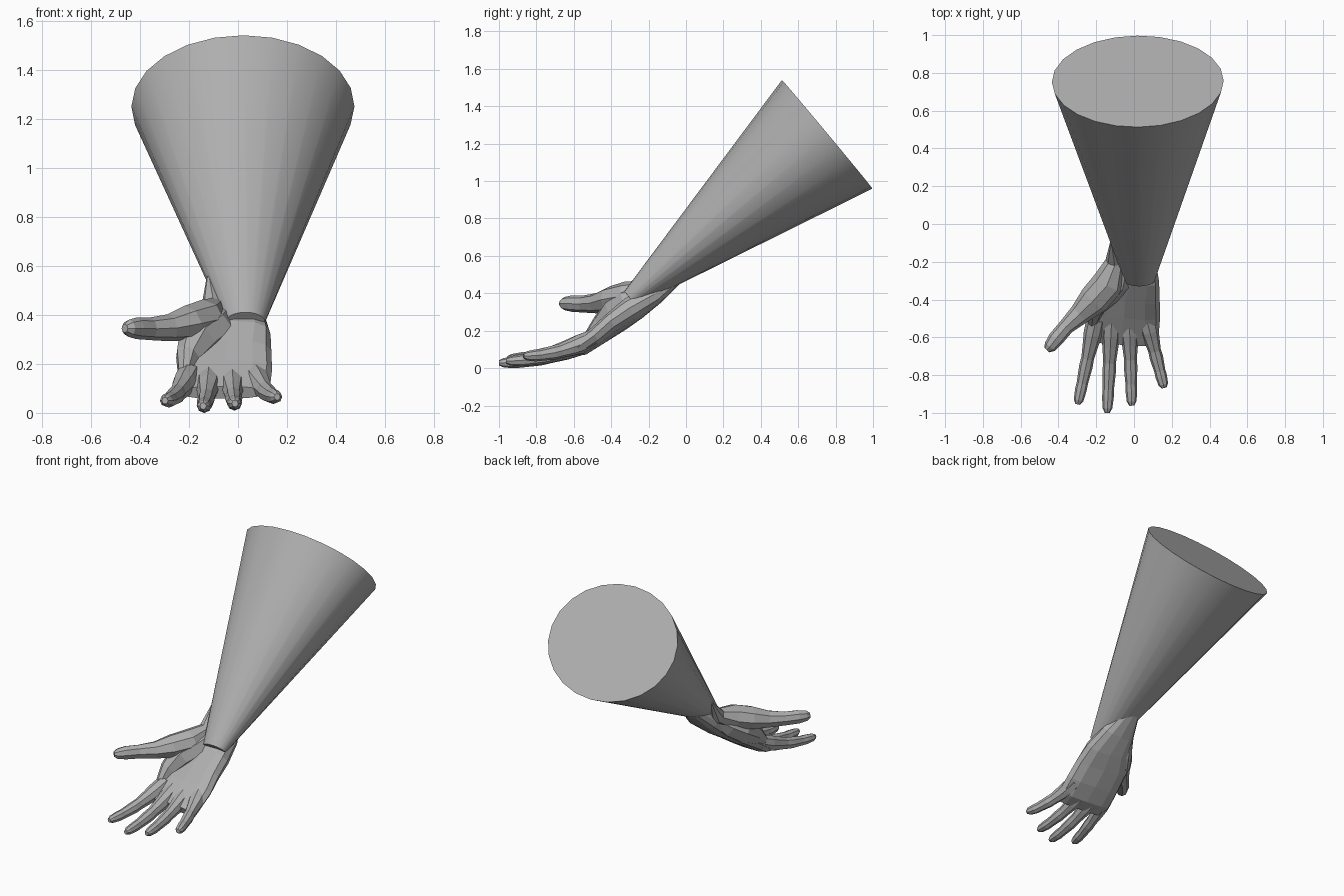
import bpy, bmesh
from math import cos, sin, pi, copysign
from mathutils import Vector

grey = bpy.data.materials.new("mid_grey")
grey.diffuse_color = (0.43, 0.43, 0.43, 1)


def loft(name, sections, sides, power=1.0):
    """Skin of rings; each section is x, y, z, half width, half thickness."""
    bm = bmesh.new()
    centres = [Vector(s[:3]) for s in sections]
    rings = []
    for i, s in enumerate(sections):
        t = (centres[min(i + 1, len(sections) - 1)] - centres[max(i - 1, 0)]).normalized()
        side = t.cross(Vector((0, 0, 1))).normalized()
        normal = side.cross(t)
        ring = []
        for k in range(sides):
            a = 2 * pi * k / sides
            c, d = cos(a), sin(a)
            c = copysign(abs(c) ** power, c)
            d = copysign(abs(d) ** power, d)
            ring.append(bm.verts.new(centres[i] + side * c * s[3] + normal * d * s[4]))
        rings.append(ring)
    for a, b in zip(rings, rings[1:]):
        for k in range(sides):
            j = (k + 1) % sides
            bm.faces.new((a[k], a[j], b[j], b[k]))
    bm.faces.new(rings[0][::-1])
    bm.faces.new(rings[-1])
    bmesh.ops.recalc_face_normals(bm, faces=bm.faces[:])
    mesh = bpy.data.meshes.new(name)
    bm.to_mesh(mesh)
    bm.free()
    mesh.materials.append(grey)
    obj = bpy.data.objects.new(name, mesh)
    bpy.context.collection.objects.link(obj)
    return obj


# Flared sleeve: closed elliptical cone, smooth sides and crisp rims
sleeve = loft("sleeve", [(0.03, -0.298, 0.372, 0.08, 0.05),
                         (0.02, 0.755, 1.25, 0.455, 0.378)], 24)
bpy.context.view_layer.objects.active = sleeve
sleeve.select_set(True)
bpy.ops.object.shade_smooth_by_angle()
sleeve.select_set(False)

# Palm and wrist, running down from inside the sleeve to the knuckles
loft("palm", [(-0.01, -0.05, 0.495, 0.06, 0.045),
              (-0.005, -0.17, 0.395, 0.115, 0.058),
              (-0.01, -0.28, 0.32, 0.145, 0.068),
              (-0.04, -0.37, 0.25, 0.18, 0.058),
              (-0.05, -0.47, 0.175, 0.19, 0.052),
              (-0.06, -0.56, 0.112, 0.192, 0.046),
              (-0.065, -0.63, 0.083, 0.182, 0.026)], 12, 0.75)

# Thumb with the pointed flap at the wrist
loft("thumb", [(-0.12, -0.10, 0.555, 0.008, 0.008),
               (-0.10, -0.19, 0.43, 0.05, 0.05),
               (-0.135, -0.31, 0.385, 0.085, 0.08),
               (-0.21, -0.40, 0.365, 0.083, 0.073),
               (-0.285, -0.475, 0.347, 0.058, 0.055),
               (-0.36, -0.545, 0.343, 0.042, 0.046),
               (-0.415, -0.61, 0.345, 0.042, 0.044),
               (-0.445, -0.65, 0.345, 0.034, 0.035),
               (-0.462, -0.667, 0.345, 0.018, 0.018)], 8)

# Fleshy mound joining the thumb to the palm
loft("thumb_mound", [(-0.07, -0.20, 0.40, 0.06, 0.05),
                     (-0.105, -0.29, 0.345, 0.095, 0.09),
                     (-0.165, -0.37, 0.29, 0.085, 0.095),
                     (-0.205, -0.45, 0.225, 0.05, 0.065),
                     (-0.22, -0.53, 0.15, 0.025, 0.03)], 8)

# Four fingers: root x, tip x, tip y, root z, tip z
fingers = {
    "index_finger": (-0.20, -0.298, -0.955, 0.16, 0.05),
    "middle_finger": (-0.118, -0.142, -1.0, 0.15, 0.028),
    "ring_finger": (-0.025, -0.012, -0.962, 0.15, 0.038),
    "little_finger": (0.065, 0.16, -0.868, 0.16, 0.065),
}
# Profile along a finger: fraction, half width, half thickness
profile = [(0.0, 0.05, 0.045), (0.17, 0.05, 0.05), (0.29, 0.043, 0.046),
           (0.46, 0.034, 0.038), (0.56, 0.036, 0.038), (0.75, 0.030, 0.032),
           (0.83, 0.031, 0.032), (0.95, 0.026, 0.025), (1.0, 0.013, 0.014)]
for name, (x0, x1, y1, z0, z1) in fingers.items():
    y0 = -0.5
    loft(name, [(x0 + (x1 - x0) * f, y0 + (y1 - y0) * f, z1 + (z0 - z1) * (1 - f) ** 2, w, h)
                for f, w, h in profile], 8)
